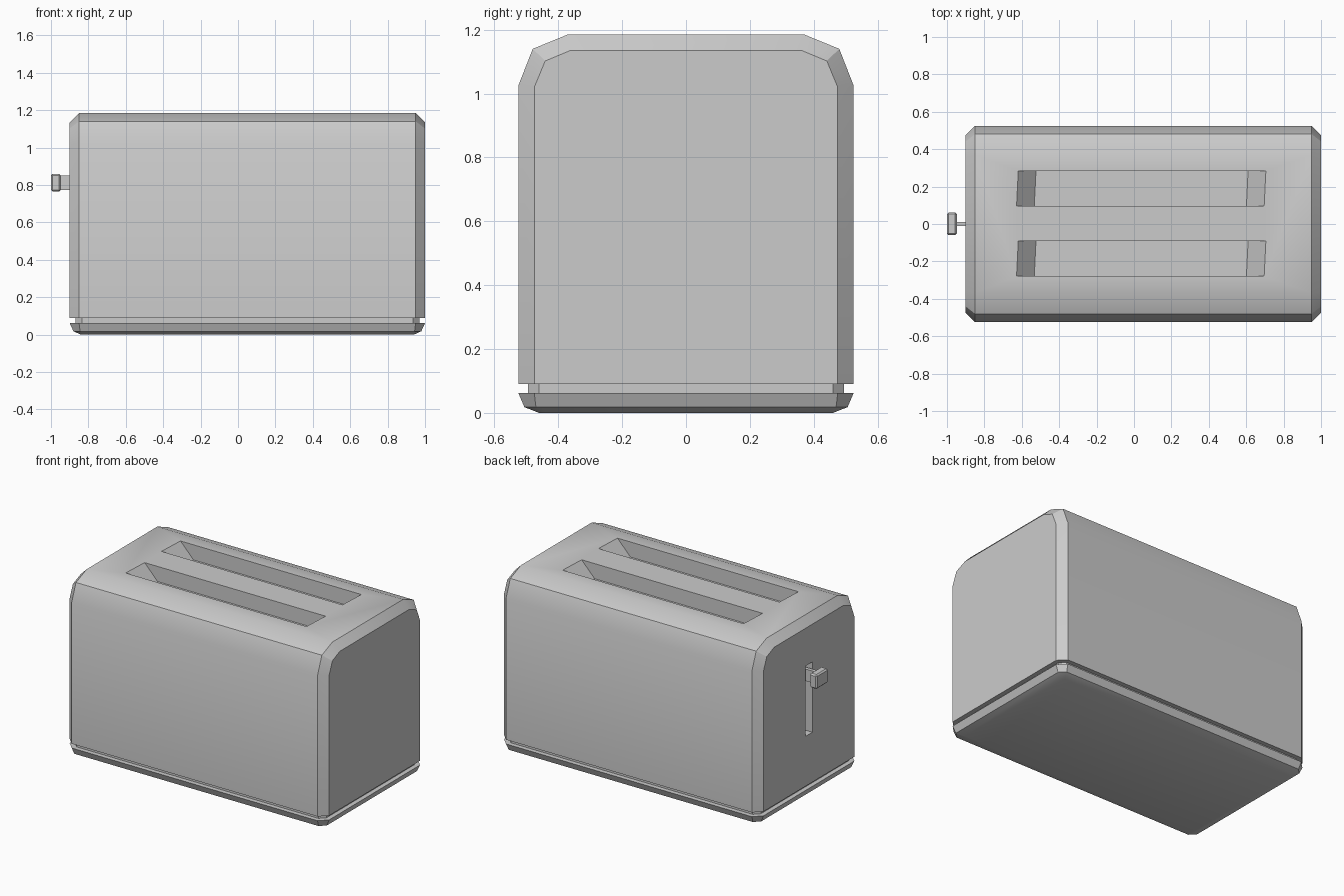
import bpy, bmesh, math

if "Cube" in bpy.data.objects:
    bpy.data.objects.remove(bpy.data.objects["Cube"])

CX = 0.05  # body centre along x


def loft(name, rings, smooth=True):
    """Skin a list of equal-length point rings and cap both ends."""
    bm = bmesh.new()
    vs = [[bm.verts.new(p) for p in ring] for ring in rings]
    n = len(vs[0])
    for a, b in zip(vs, vs[1:]):
        for i in range(n):
            j = (i + 1) % n
            bm.faces.new((a[i], a[j], b[j], b[i]))
    bm.faces.new(vs[0])
    bm.faces.new(vs[-1])
    bmesh.ops.recalc_face_normals(bm, faces=bm.faces)
    me = bpy.data.meshes.new(name)
    bm.to_mesh(me)
    bm.free()
    ob = bpy.data.objects.new(name, me)
    bpy.context.collection.objects.link(ob)
    if smooth:
        shade(ob)
    return ob


def activate(ob):
    bpy.ops.object.select_all(action='DESELECT')
    bpy.context.view_layer.objects.active = ob
    ob.select_set(True)


def shade(ob):
    activate(ob)
    bpy.ops.object.shade_smooth_by_angle(angle=math.radians(30))


def apply_mod(ob, kind, **props):
    m = ob.modifiers.new(kind.title(), kind)
    for k, v in props.items():
        setattr(m, k, v)
    activate(ob)
    bpy.ops.object.modifier_apply(modifier=m.name)


def box(name, x0, x1, y0, y1, z0, z1):
    return loft(name, [[(x0, y0, z), (x1, y0, z), (x1, y1, z), (x0, y1, z)]
                       for z in (z0, z1)], False)


def cut(ob, cutter):
    apply_mod(ob, 'BOOLEAN', operation='DIFFERENCE', object=cutter, solver='EXACT')
    bpy.data.objects.remove(cutter)


def arch(x, half):
    """Symmetric cross-section of the body at x."""
    pts = [(y, z) for y, z in half] + [(-y, z) for y, z in reversed(half)]
    return [(x, y, z) for y, z in pts]


def plate_ring(hx, hy, c, z):
    """Rectangle with chamfered corners."""
    q = [(hx, hy - c), (hx - c, hy), (c - hx, hy), (-hx, hy - c),
         (-hx, c - hy), (c - hx, -hy), (hx - c, -hy), (hx, c - hy)]
    return [(CX + x, y, z) for x, y in q]


# Body shell with chamfered ends
inner = [(0.475, 0.09), (0.475, 1.02), (0.441, 1.102), (0.362, 1.135)]
outer = [(0.525, 0.09), (0.525, 1.025), (0.48, 1.14), (0.37, 1.185)]
body = loft('body', [arch(-0.9, inner), arch(-0.85, outer),
                     arch(0.95, outer), arch(1.0, inner)], False)

# Bread slots with sloping ends
for yc in (-0.185, 0.19):
    rings = []
    for d in (-0.1, 0.0, 0.1):
        s = max(d, 0) * 0.95
        z = 1.185 - d
        rings.append([(-0.628 + s, yc - 0.093, z), (0.696 - s, yc - 0.093, z),
                      (0.705 - s, yc + 0.093, z), (-0.619 + s, yc + 0.093, z)])
    cut(body, loft('slot_cutter', rings, False))

# Lever track in the left end
cut(body, box('track_cutter', -1.0, -0.82, -0.036, 0.036, 0.42, 0.885))
shade(body)

# Recessed neck and tapered base
loft('neck', [plate_ring(0.92, 0.495, 0.035, z) for z in (0.05, 0.095)])
loft('base', [plate_ring(0.89, 0.46, 0.02, 0.0),
              plate_ring(0.93, 0.506, 0.036, 0.018),
              plate_ring(0.95, 0.525, 0.05, 0.062)])

# Lever stem and knob
box('lever_stem', -0.95, -0.82, -0.012, 0.012, 0.773, 0.852)
knob = box('lever_knob', -1.0, -0.947, -0.06, 0.062, 0.765, 0.86)
apply_mod(knob, 'BEVEL', width=0.009, segments=1)
